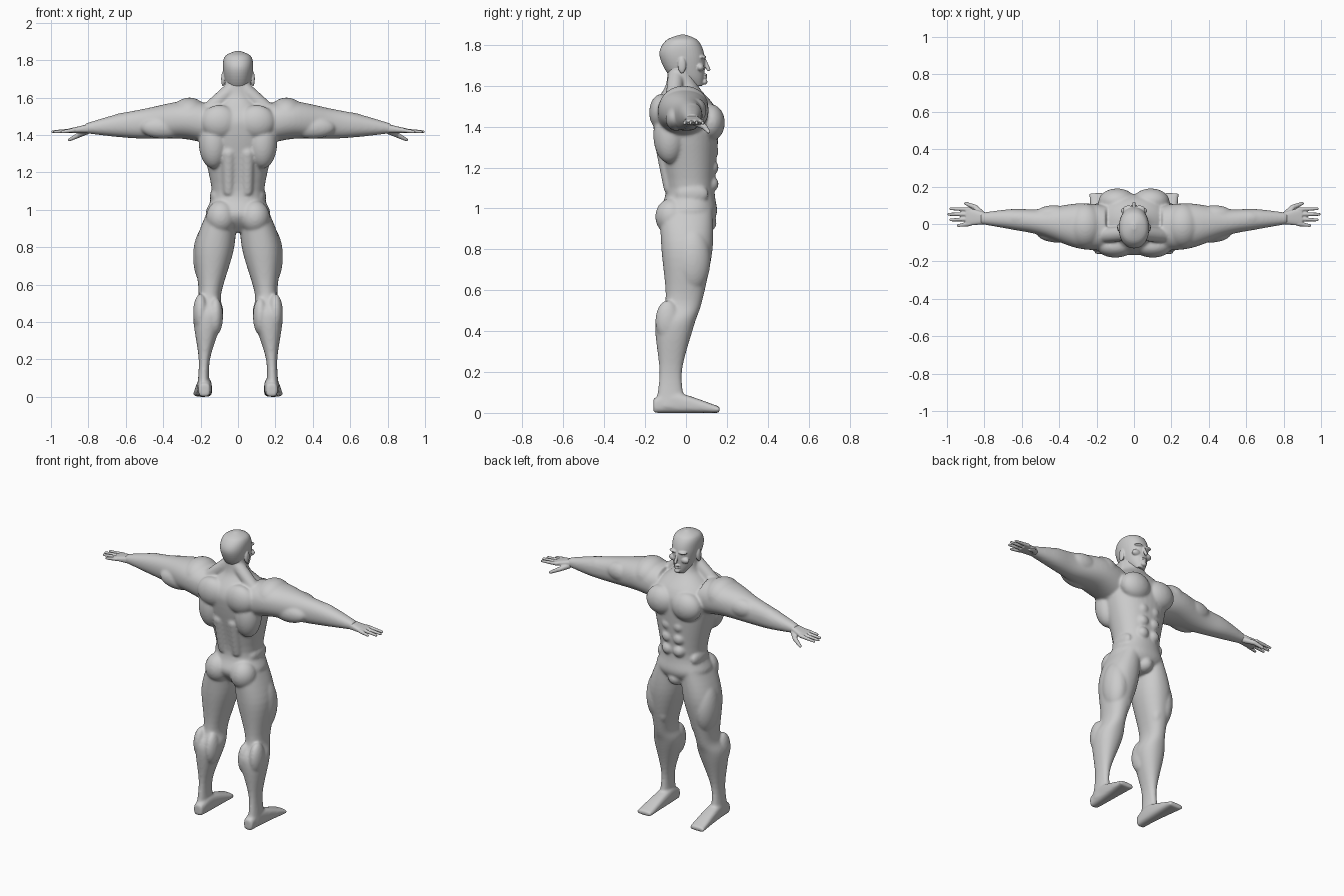
import bpy
import bmesh
from math import cos, sin, pi, copysign
from mathutils import Matrix, Vector

default_cube = bpy.data.objects.get("Cube")
if default_cube:
    bpy.data.objects.remove(default_cube)

grey = (.6, .6, .6, 1)
skin = bpy.data.materials.new("light_grey")
skin.use_nodes = True
skin.diffuse_color = grey
skin.node_tree.nodes["Principled BSDF"].inputs["Base Color"].default_value = grey


def spline(rows, steps=6):
    """Resample section rows along a smooth curve."""
    points = [Vector(row) for row in rows]
    padded = [points[0]] + points + [points[-1]]
    result = []
    for before, start, end, after in zip(padded, padded[1:], padded[2:], padded[3:]):
        leaving, arriving = (end - before) / 2, (after - start) / 2
        for step in range(steps):
            t = step / steps
            ease = t * t * (3 - 2 * t)
            result.append(start.lerp(end, ease)
                          + leaving * t * (1 - t) ** 2
                          - arriving * t * t * (1 - t))
    return result + [points[-1]]


def loft(bm, axis, rows, power=2.2, sides=40):
    """Skin rounded sections; each row is position, then low/high of both cross axes."""
    def rounded(value):
        return copysign(abs(value) ** (2 / power), value)

    rings = []
    for position, low_u, high_u, low_v, high_v in spline(rows):
        ring = []
        for side in range(sides):
            angle = 2 * pi * side / sides
            u = (low_u + high_u + rounded(cos(angle)) * (high_u - low_u)) / 2
            v = (low_v + high_v + rounded(sin(angle)) * (high_v - low_v)) / 2
            point = [u, v]
            point.insert(axis, position)
            ring.append(bm.verts.new(point))
        rings.append(ring)
    for lower, upper in zip(rings, rings[1:]):
        for side in range(sides):
            bm.faces.new((lower[side - 1], lower[side], upper[side], upper[side - 1]))
    bm.faces.new(rings[0])
    bm.faces.new(rings[-1])


def loft_upright(bm, rows):
    """Loft upwards with sections centred on the body; rows are z, half width, back, front."""
    loft(bm, Z, [(z, -half, half, back, front) for z, half, back, front in rows])


def blob(bm, center, radii):
    """Ellipsoid for a muscle or a rounded end."""
    placement = Matrix.LocRotScale(Vector(center), None, Vector(radii))
    bmesh.ops.create_uvsphere(bm, u_segments=32, v_segments=20, radius=1, matrix=placement)


def tube(bm, start, end, start_radius, end_radius):
    """Tapered rod with round ends."""
    start, end = Vector(start), Vector(end)
    direction = end - start
    placement = Matrix.LocRotScale((start + end) / 2, direction.to_track_quat("Z", "Y"), None)
    bmesh.ops.create_cone(bm, cap_ends=True, segments=24, radius1=start_radius,
                          radius2=end_radius, depth=direction.length, matrix=placement)
    blob(bm, start, [start_radius] * 3)
    blob(bm, end, [end_radius] * 3)


def mirror(bm):
    """Add the opposite side of everything built so far."""
    copied = bmesh.ops.duplicate(bm, geom=bm.verts[:] + bm.edges[:] + bm.faces[:])
    for element in copied["geom"]:
        if isinstance(element, bmesh.types.BMVert):
            element.co.x *= -1


def finish(bm, name, voxel_size, smoothing):
    """Fuse the overlapping forms into one smooth skin."""
    bmesh.ops.recalc_face_normals(bm, faces=bm.faces[:])
    mesh = bpy.data.meshes.new(name)
    bm.to_mesh(mesh)
    mesh.materials.append(skin)
    part = bpy.data.objects.new(name, mesh)
    bpy.context.collection.objects.link(part)
    fuse = part.modifiers.new("fuse", "REMESH")
    fuse.mode = "VOXEL"
    fuse.voxel_size = voxel_size
    fuse.use_smooth_shade = True
    relax = part.modifiers.new("relax", "SMOOTH")
    relax.factor = .5
    relax.iterations = smoothing


X, Y, Z = range(3)
body = bmesh.new()

# Leg with thigh, inner knee and two calf muscles
loft(body, Z, [(1, .01, .16, -.13, .13), (.8, .02, .23, -.12, .13),
               (.55, .09, .21, -.1, .08), (.43, .08, .24, -.15, .04),
               (.2, .15, .21, -.13, -.02), (.03, .15, .22, -.15, 0)])
blob(body, center=(.17, .03, .75), radii=(.07, .09, .16))
blob(body, center=(.12, .05, .66), radii=(.04, .05, .08))
blob(body, center=(.12, -.09, .43), radii=(.04, .06, .1))
blob(body, center=(.2, -.09, .45), radii=(.04, .06, .1))

# Foot
loft(body, Y, [(-.16, .15, .21, 0, .07), (-.05, .14, .22, 0, .1),
               (.165, .14, .24, 0, .03)], power=3)

# Arm with shoulder, biceps, triceps and forearm
loft(body, X, [(.15, -.14, .1, 1.35, 1.57), (.3, -.13, .11, 1.38, 1.58),
               (.5, -.06, .08, 1.38, 1.54), (.65, -.03, .08, 1.39, 1.51),
               (.82, 0, .06, 1.41, 1.46)])
blob(body, center=(.26, -.01, 1.5), radii=(.1, .12, .1))
blob(body, center=(.43, .05, 1.48), radii=(.1, .05, .06))
blob(body, center=(.4, -.05, 1.44), radii=(.12, .05, .06))
blob(body, center=(.6, .03, 1.46), radii=(.1, .05, .06))

# Chest, side of the back, shoulder blade, buttock and flank
blob(body, center=(.09, .12, 1.42), radii=(.1, .07, .09))
blob(body, center=(.13, -.08, 1.36), radii=(.08, .08, .14))
blob(body, center=(.1, -.12, 1.47), radii=(.1, .06, .09))
blob(body, center=(.09, -.07, .96), radii=(.08, .08, .09))
blob(body, center=(.12, .03, 1.07), radii=(.03, .08, .05))

# Neck muscle, loin muscle and stomach rows
tube(body, (.04, -.05, 1.64), (.15, -.06, 1.54), start_radius=.04, end_radius=.04)
tube(body, (.05, -.08, 1.1), (.05, -.11, 1.3), start_radius=.03, end_radius=.04)
for row in range(3):
    blob(body, center=(.04, .12, 1.28 - .08 * row), radii=(.04, .04, .04))
mirror(body)

# Trunk, neck and groin
loft_upright(body, [(.88, .05, -.06, .08), (.97, .17, -.13, .15), (1.1, .14, -.1, .14),
                    (1.4, .2, -.16, .16), (1.5, .18, -.16, .14), (1.6, .08, -.1, .06),
                    (1.7, .07, -.09, .04)])
blob(body, center=(0, .09, .93), radii=(.05, .06, .05))
finish(body, "body", voxel_size=.007, smoothing=10)

# Head: ear, cheekbone and brow on each side
head = bmesh.new()
blob(head, center=(.08, -.02, 1.7), radii=(.01, .02, .04))
blob(head, center=(.04, .07, 1.69), radii=(.03, .02, .02))
blob(head, center=(.03, .08, 1.74), radii=(.03, .02, .01))
mirror(head)

# Skull and jaw, nose, lips and chin
loft_upright(head, [(1.6, .03, .02, .08), (1.65, .06, -.08, .09), (1.75, .08, -.13, .09),
                    (1.82, .07, -.1, .06), (1.85, .01, -.03, 0)])
tube(head, (0, .09, 1.73), (0, .11, 1.68), start_radius=.007, end_radius=.01)
for lip_height in (1.642, 1.654):
    blob(head, center=(0, .09, lip_height), radii=(.02, .015, .006))
blob(head, center=(0, .09, 1.62), radii=(.02, .015, .015))
finish(head, "head", voxel_size=.004, smoothing=4)

# Hand: palm, four fingers fanned by rule, and a lowered thumb
hand = bmesh.new()
loft(hand, X, [(.79, 0, .06, 1.41, 1.46), (.9, -.01, .09, 1.41, 1.435)], power=2.8)
for finger in range(4):
    root = Vector((.88, .026 * finger, 1.425))
    tip = Vector((.98 - .01 * (finger - 2) ** 2, .03 * finger - .008, 1.417))
    knuckle = root.lerp(tip, .5)
    tube(hand, root, knuckle, start_radius=.012, end_radius=.01)
    tube(hand, knuckle, tip, start_radius=.01, end_radius=.008)
thumb_joint = (.85, .09, 1.4)
tube(hand, (.81, .05, 1.42), thumb_joint, start_radius=.018, end_radius=.014)
tube(hand, thumb_joint, (.9, .11, 1.375), start_radius=.014, end_radius=.009)
for middle in [v for v in hand.verts if v.co.x > .95]:
    middle.co.x += .01
finish(hand, "left_hand", voxel_size=.004, smoothing=3)
hand.transform(Matrix.Diagonal((-1, 1, 1, 1)))
finish(hand, "right_hand", voxel_size=.004, smoothing=3)

for built in (body, head, hand):
    built.free()
